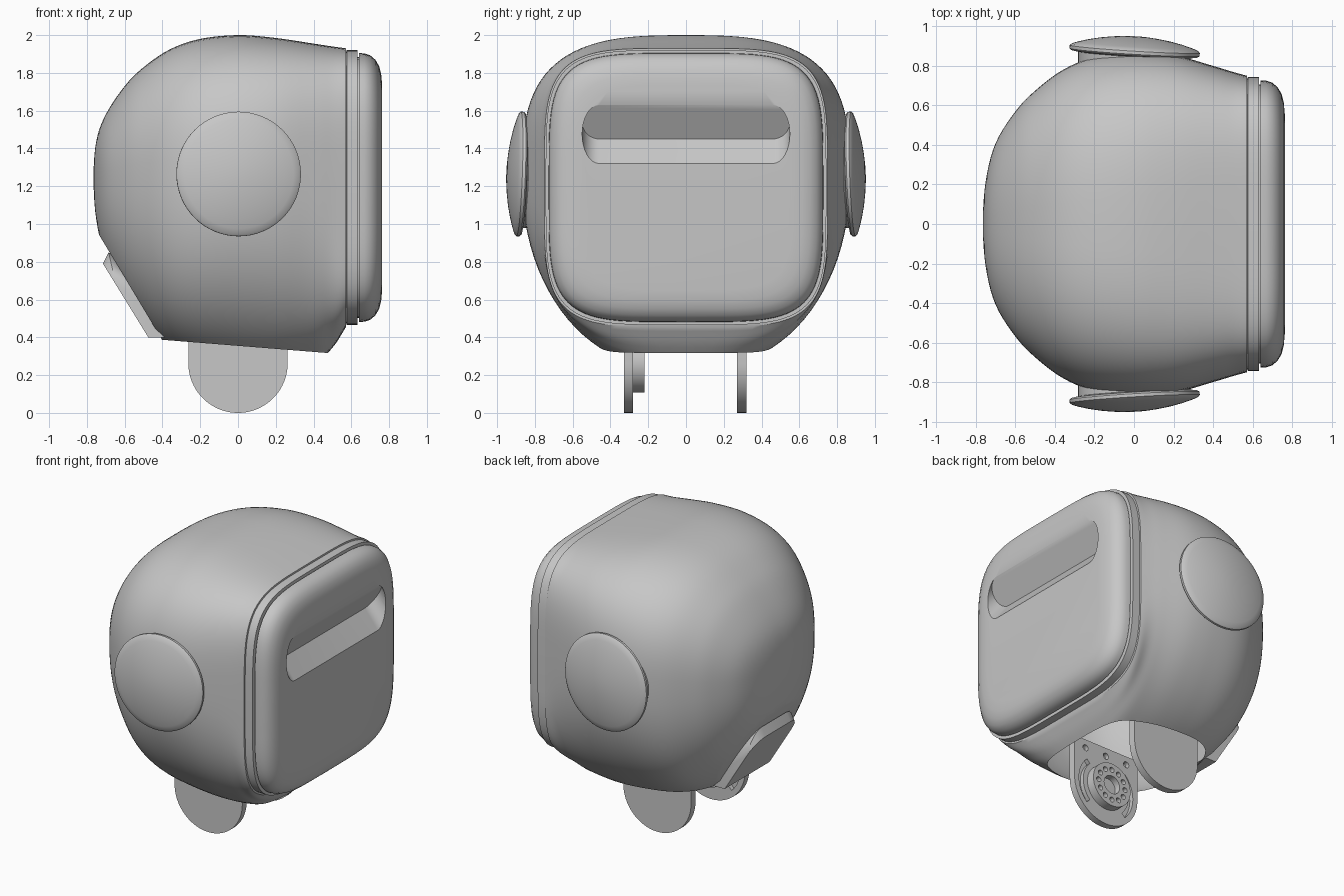
import bpy
import bmesh
from math import cos, sin, pi, radians
from mathutils import Vector

if "Cube" in bpy.data.objects:
    bpy.data.objects.remove(bpy.data.objects["Cube"])

grey = bpy.data.materials.new("matte_grey")
grey.use_nodes = True
grey.diffuse_color = (0.57, 0.57, 0.57, 1)
grey.node_tree.nodes["Principled BSDF"].inputs["Base Color"].default_value = (0.57, 0.57, 0.57, 1)


def finish(name, bm, angle=35):
    """Turn a bmesh into a shaded object."""
    mesh = bpy.data.meshes.new(name)
    bm.to_mesh(mesh)
    bm.free()
    mesh.materials.append(grey)
    mesh.shade_smooth()
    mesh.set_sharp_from_angle(angle=radians(angle))
    obj = bpy.data.objects.new(name, mesh)
    bpy.context.collection.objects.link(obj)
    return obj


def loft(rings, cap_start=True, cap_end=True):
    """Skin a list of equal-length point rings."""
    bm = bmesh.new()
    rows = [[bm.verts.new(p) for p in ring] for ring in rings]
    n = len(rows[0])
    for a, b in zip(rows, rows[1:]):
        for i in range(n):
            j = (i + 1) % n
            bm.faces.new((a[i], a[j], b[j], b[i]))
    if cap_start:
        bm.faces.new(rows[0])
    if cap_end:
        bm.faces.new(rows[-1])
    bmesh.ops.remove_doubles(bm, verts=bm.verts, dist=1e-5)
    bmesh.ops.recalc_face_normals(bm, faces=bm.faces)
    return bm


def power(v, n):
    return abs(v) ** (2 / n) * (1 if v >= 0 else -1)


def oval(x, w, top, bottom, mid, n_top=2, n_bottom=2, count=96):
    """Superellipse ring across x, with separate upper and lower halves."""
    ring = []
    for i in range(count):
        c, s = cos(2 * pi * i / count), sin(2 * pi * i / count)
        n, h = (n_top, top - mid) if s >= 0 else (n_bottom, mid - bottom)
        ring.append(Vector((x, w * power(c, n), mid + h * power(s, n))))
    return ring


def prism(points, y0, y1):
    return loft([[(x, y, z) for x, z in points] for y in (y0, y1)])


def turned(profile, count=64):
    """Rings of (radius, distance) around the x axis."""
    return [oval(x, r, r, -r, 0, count=count) for r, x in profile]


def slice_off(bm, point, normal):
    """Remove everything beyond a plane and return the cut edges."""
    result = bmesh.ops.bisect_plane(bm, geom=bm.verts[:] + bm.edges[:] + bm.faces[:],
                                    plane_co=point, plane_no=normal, clear_outer=True)
    return [g for g in result["geom_cut"] if isinstance(g, bmesh.types.BMEdge)]


def cut(obj, cutters, angle=35):
    """Subtract cutters, bake the result and remove the cutters."""
    for c in cutters:
        c.hide_render = True
        mod = obj.modifiers.new("cut", 'BOOLEAN')
        mod.object, mod.operation, mod.solver = c, 'DIFFERENCE', 'EXACT'
    bpy.context.view_layer.update()
    graph = bpy.context.evaluated_depsgraph_get()
    obj.data = bpy.data.meshes.new_from_object(obj.evaluated_get(graph))
    obj.modifiers.clear()
    obj.data.shade_smooth()
    obj.data.set_sharp_from_angle(angle=radians(angle))
    for c in cutters:
        bpy.data.objects.remove(c)


# Head shell: x, half width, top, bottom, upper and lower squareness
stations = [Vector(s) for s in (
    (-.765, 0, 1.25, 1.25, 2.4, 2.3),
    (-.75, .22, 1.44, 1.02, 2.4, 2.3),
    (-.7, .41, 1.58, .82, 2.4, 2.3),
    (-.6, .57, 1.73, .62, 2.5, 2.3),
    (-.5, .675, 1.83, .48, 2.6, 2.3),
    (-.36, .78, 1.925, .35, 2.7, 2.3),
    (-.2, .845, 1.98, .27, 2.8, 2.2),
    (0, .868, 2, .23, 3, 2.15),
    (.2, .855, 1.985, .22, 3.3, 2.2),
    (.4, .8, 1.955, .26, 3.8, 2.5),
    (.5, .77, 1.94, .345, 4.1, 3.1),
    (.572, .75, 1.93, .455, 4.5, 4.5))]
first = 2 * stations[0] - stations[1]
first[0] = stations[1][0]
path = [first] + stations + [2 * stations[-1] - stations[-2]]
rings = []
STEPS = 5
for k in range(len(stations) - 1):
    a, b, c, d = path[k:k + 4]
    for s in range(STEPS + (k == len(stations) - 2)):
        t = s / STEPS
        p = (2 * b + (c - a) * t + (2 * a - 5 * b + 4 * c - d) * t ** 2
             + (3 * b - a - 3 * c + d) * t ** 3) / 2
        mid = 1.25 - .1 * max(p[0], 0)
        rings.append(oval(p[0], max(p[1], 0), p[2], p[3], mid, p[4], p[5]))
shell = loft(rings, cap_start=False)
# Flat seat for the rear cover, then the open neck hole
bmesh.ops.edgeloop_fill(shell, edges=slice_off(shell, (-.68, 0, .85), (-.45, 0, -.27)))
bmesh.ops.recalc_face_normals(shell, faces=shell.faces)
slice_off(shell, (0, 0, .355), (-.08, 0, -1))
finish("head_shell", shell)


def square(x, r):
    return oval(x, r + .015, 1.193 + r, 1.193 - r, 1.193, 4.5, 4.5)


# Seam band and face panel
finish("seam_band", loft([square(x, r) for x, r in
                          ((.56, .72), (.573, .72), (.576, .728), (.633, .728), (.633, .7))]))
face = finish("face_panel", loft([square(x, r) for x, r in (
    (.62, .69), (.64, .69), (.64, .712), (.67, .71), (.7, .7), (.727, .677),
    (.747, .643), (.758, .6), (.763, .545))]), 50)

# Visor recess: a tilted stadium swept forward and down
stadium = []
for side in (1, -1):
    for i in range(17):
        a = pi * i / 16 - pi / 2
        stadium.append((side * (.46 + .09 * cos(a)), 1.54 + side * .09 * sin(a)))
DEPTH = .1
deep = [Vector((.763 - (1.63 - z) / .18 * DEPTH, y, z)) for y, z in stadium]
sweep = Vector((DEPTH, 0, -.13)) * 1.6
cut(face, [finish("visor_cutter", loft([deep, [p + sweep for p in deep]]))], 30)

# Ear discs, slightly tilted
ear_profile = ((0, .06), (.06, .058), (.12, .052), (.18, .043), (.24, .03), (.29, .016),
               (.32, .005), (.33, -.004), (.33, -.02), (.322, -.028), (.285, -.034), (.28, -.12))
for side, label in ((1, "back"), (-1, "front")):
    ear = loft(turned(ear_profile), cap_start=False)
    turn = Vector((.06, side, .035)).to_track_quat('X', 'Z').to_matrix().to_4x4()
    bmesh.ops.transform(ear, matrix=turn, verts=ear.verts)
    bmesh.ops.translate(ear, vec=(.004, side * .89, 1.265), verts=ear.verts)
    finish("ear_disc_" + label, ear)

# Rear cover plate with rounded upper corners
cover = prism(((-.715, .79), (-.475, .4), (-.39, .4), (-.62, .8), (-.685, .85)), -.25, .25)
corners = [e for e in cover.edges
           if all(v.co.z > .7 for v in e.verts) and abs(e.verts[0].co.y - e.verts[1].co.y) < .01]
bmesh.ops.bevel(cover, geom=corners, offset=.12, segments=5, profile=.5, affect='EDGES',
                clamp_overlap=True)
finish("rear_cover", cover)

# Neck brackets
HUB = .263
tongue = [(HUB * cos(a), HUB + HUB * sin(a)) for a in (-pi * i / 40 for i in range(41))]
tongue += [(-HUB, .56), (HUB, .56)]
finish("neck_bracket_back", prism(tongue, .27, .32))
bracket = finish("neck_bracket_front", prism(tongue, -.328, -.28))


def drill(x, z, r, y0, y1):
    return finish("drill", prism([(x + r * cos(pi * i / 10), z + r * sin(pi * i / 10))
                                  for i in range(20)], y0, y1))


# Curved blind slots and mounting holes on the front bracket
cutters = [drill(x, .5, .022, -.31, -.2) for x in (-.17, 0, .17)]
for start in (0, pi):
    arc = [start + pi / 2 * (i / 16 - .5) for i in range(17)]
    outline = [(.225 * cos(a), HUB + .225 * sin(a)) for a in arc]
    outline += [(.19 * cos(a), HUB + .19 * sin(a)) for a in reversed(arc)]
    cutters.append(finish("slot", prism(outline, -.31, -.2)))
cut(bracket, cutters)

# Round hub with a ring of holes
hub_ring = [(.155 * cos(pi * i / 32), HUB + .155 * sin(pi * i / 32)) for i in range(64)]
hub = finish("servo_hub", prism(hub_ring, -.285, -.22))
holes = [drill(.11 * cos(pi * i / 6), HUB + .11 * sin(pi * i / 6), .018, -.26, -.2)
         for i in range(12)]
cut(hub, holes + [drill(0, HUB, .065, -.265, -.2)])
